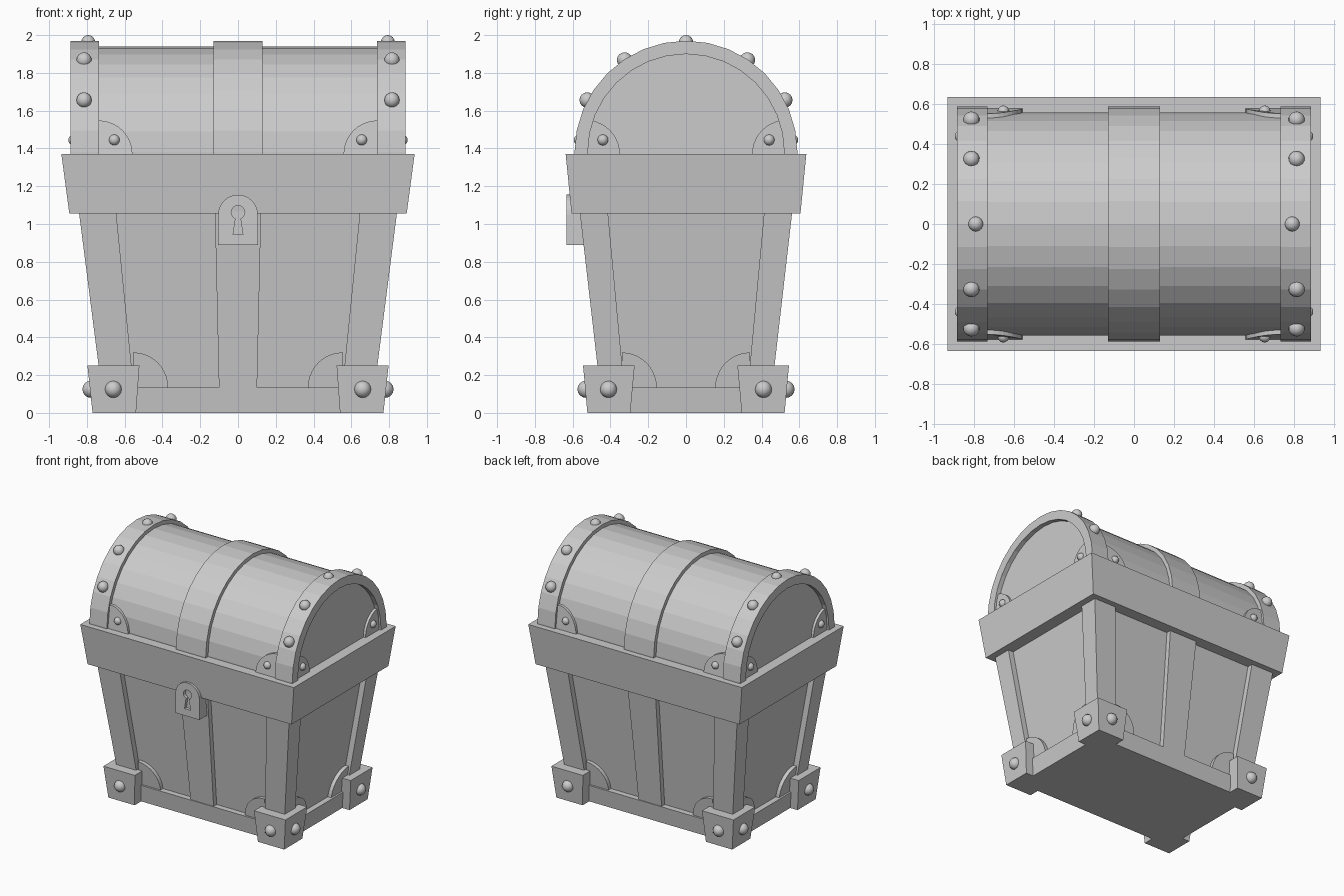
import bpy, bmesh
from math import sin, cos, pi, sqrt

if "Cube" in bpy.data.objects:
    bpy.data.objects.remove(bpy.data.objects["Cube"])

# Tapered outline of the body frame: half width and half depth at height z
fx = lambda z: 0.706 + 0.128 * z
fy = lambda z: 0.44 + 0.115 * z
LID_Z = 1.38


def finish(bm, name, mirror, smooth=False):
    bmesh.ops.recalc_face_normals(bm, faces=bm.faces)
    me = bpy.data.meshes.new(name)
    bm.to_mesh(me)
    bm.free()
    if smooth:
        me.polygons.foreach_set("use_smooth", [True] * len(me.polygons))
    ob = bpy.data.objects.new(name, me)
    bpy.context.collection.objects.link(ob)
    if mirror:
        m = ob.modifiers.new("Mirror", 'MIRROR')
        m.use_axis = ('x' in mirror, 'y' in mirror, False)
        m.use_mirror_merge = False
    return ob


def loft(name, a, b, mirror=""):
    """Solid between two matching loops of points."""
    bm = bmesh.new()
    va, vb = ([bm.verts.new(p) for p in loop] for loop in (a, b))
    bm.faces.new(va)
    bm.faces.new(vb[::-1])
    n = len(va)
    for i in range(n):
        j = (i + 1) % n
        bm.faces.new((va[i], vb[i], vb[j], va[j]))
    return finish(bm, name, mirror)


def rect(x0, x1, y0, y1, z):
    return [(x0, y0, z), (x1, y0, z), (x1, y1, z), (x0, y1, z)]


def block(name, hx, hy, z0, z1):
    """Tapered block from half sizes at the bottom and top."""
    loft(name, rect(-hx[0], hx[0], -hy[0], hy[0], z0), rect(-hx[1], hx[1], -hy[1], hy[1], z1))


def rivets(name, points, r, mirror):
    bm = bmesh.new()
    for p in points:
        res = bmesh.ops.create_uvsphere(bm, u_segments=14, v_segments=8, radius=r)
        bmesh.ops.translate(bm, verts=res["verts"], vec=p)
    finish(bm, name, mirror, True)


def arch(r, steps=16):
    return [(r * cos(pi * i / steps), LID_Z + r * sin(pi * i / steps)) for i in range(steps + 1)]


def arch_part(name, profile, x0, x1, mirror=""):
    loft(name, [(x0, y, z) for y, z in profile], [(x1, y, z) for y, z in profile], mirror)


def quarter(cu, cz, r, steps=10):
    """Quarter disc reaching inward and upward from its corner."""
    return [(cu, cz)] + [(cu - r * sin(pi / 2 * i / steps), cz + r * cos(pi / 2 * i / steps))
                         for i in range(steps + 1)]


# Body: recessed panels, base slab and rim
d, zt = 0.045, 1.1
block("body_panels", (fx(0.05) - d, fx(zt) - d), (fy(0.05) - d, fy(zt) - d), 0.05, zt)
block("base_slab", (fx(0), fx(0.135)), (fy(0), fy(0.135)), 0, 0.135)
block("rim", (0.893, 0.935), (0.606, 0.637), 1.055, 1.37)

# Corner posts and the centre straps on front and back
loft("corner_post", rect(0.549, fx(0.1), 0.324, fy(0.1), 0.1),
     rect(0.649, fx(zt), 0.417, fy(zt), zt), "xy")
loft("centre_strap", rect(-0.1, 0.1, fy(0.1) - 0.1, fy(0.1) - 0.006, 0.1),
     rect(-0.123, 0.123, fy(zt) - 0.1, fy(zt) - 0.006, zt), "y")

# Foot caps with rivets
loft("foot_cap", rect(0.54, 0.77, 0.295, 0.522, 0), rect(0.522, 0.797, 0.272, 0.545, 0.25), "xy")
rivets("foot_rivets", [(0.66, 0.53, 0.125), (0.78, 0.41, 0.125)], 0.045, "xy")

# Quarter-round brackets in the lower panel corners
q = quarter(0.555, 0.135, 0.185)
loft("front_bracket", [(x, fy(z) - 0.015, z) for x, z in q], [(x, fy(z) - 0.08, z) for x, z in q], "xy")
q = quarter(0.34, 0.135, 0.185)
loft("side_bracket", [(fx(z) - 0.015, y, z) for y, z in q], [(fx(z) - 0.08, y, z) for y, z in q], "xy")

# Lid: barrel, centre band and ring-shaped end bands
foot = [(-0.56, 1.36), (0.56, 1.36)]
arch_part("lid_barrel", arch(0.56) + foot, -0.852, 0.852)
arch_part("lid_centre_band", arch(0.59) + [(-0.59, 1.36), (0.59, 1.36)], -0.13, 0.13)
ring = [(0.59, 1.36)] + arch(0.59) + [(-0.59, 1.36), (-0.52, 1.36)] + arch(0.52)[::-1] + [(0.52, 1.36)]
arch_part("lid_end_band", ring, 0.735, 0.888, "x")

# Lid brackets: curved ones on the barrel, flat ones on the ends
q = quarter(0.737, 1.37, 0.178)
curve = lambda r, z: sqrt(r * r - (z - LID_Z) ** 2)
loft("lid_front_bracket", [(x, curve(0.578, z), z) for x, z in q],
     [(x, curve(0.52, z), z) for x, z in q], "xy")
q = quarter(0.53, 1.37, 0.18)
arch_part("lid_end_bracket", q, 0.83, 0.872, "xy")
rivets("lid_bracket_rivets", [(0.655, 0.565, 1.445), (0.87, 0.44, 1.445)], 0.029, "xy")

# Lid band rivets
rivets("lid_band_rivets", [(0.815, 0.325, 1.868), (0.815, 0.523, 1.656)], 0.041, "xy")
rivets("lid_top_rivets", [(0.793, 0, 1.962)], 0.038, "x")

# Lock plate with a keyhole cut in
plate = [(-0.105, 0.89), (0.105, 0.89)] + [
    (0.105 * cos(pi * i / 12), 1.05 + 0.105 * sin(pi * i / 12)) for i in range(13)]
lock = loft("lock_plate", [(x, -0.632, z) for x, z in plate], [(x, -0.5, z) for x, z in plate])
hole = [(-0.026, 0.945), (0.026, 0.945)] + [
    (0.036 * cos(a), 1.062 + 0.036 * sin(a)) for a in (-1.2 + (pi + 2.4) * i / 14 for i in range(15))]
cutter = loft("keyhole_cutter", [(x, -0.7, z) for x, z in hole], [(x, -0.607, z) for x, z in hole])
cutter.hide_render = True
cutter.hide_viewport = True
cut = lock.modifiers.new("Keyhole", 'BOOLEAN')
cut.operation = 'DIFFERENCE'
cut.solver = 'EXACT'
cut.object = cutter
